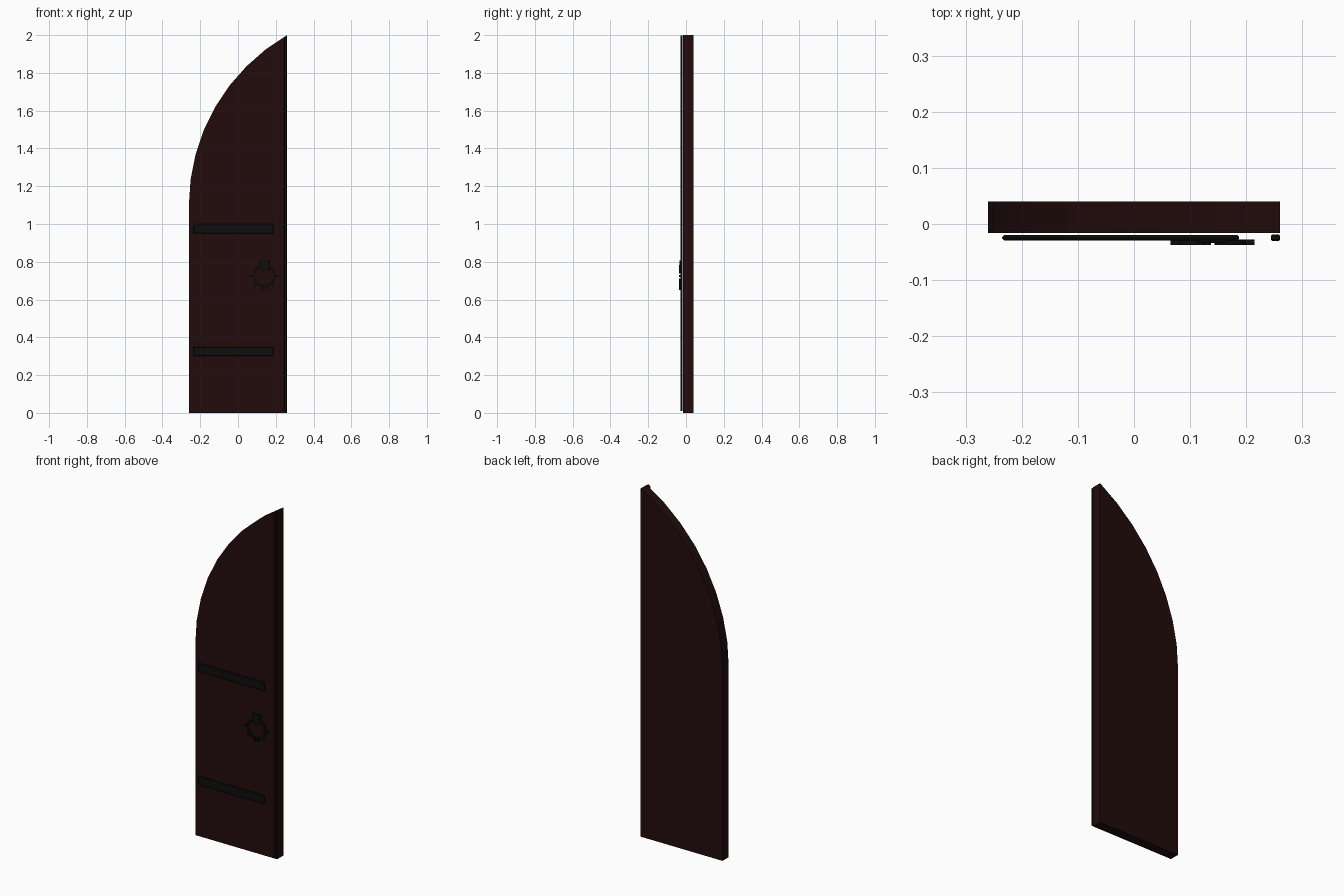
import bpy
import bmesh
from math import sin, cos, asin, radians
from mathutils import Matrix

cube = bpy.data.objects.get("Cube")
if cube:
    bpy.data.objects.remove(cube)


def make_material(name, color):
    mat = bpy.data.materials.new(name)
    mat.use_nodes = True
    mat.diffuse_color = color
    mat.node_tree.nodes["Principled BSDF"].inputs["Base Color"].default_value = color
    return mat


wood = make_material("dark red wood", (0.016, 0.0037, 0.0037, 1))
iron = make_material("black iron", (0.0042, 0.0045, 0.0043, 1))


def finish(bm, name, mat, bevel=0):
    bmesh.ops.recalc_face_normals(bm, faces=bm.faces)
    mesh = bpy.data.meshes.new(name)
    bm.to_mesh(mesh)
    bm.free()
    mesh.materials.append(mat)
    obj = bpy.data.objects.new(name, mesh)
    bpy.context.collection.objects.link(obj)
    if bevel:
        mod = obj.modifiers.new("Bevel", "BEVEL")
        mod.width = bevel
        mod.segments = 1
    return obj


def slab(bm, outline, y0, y1):
    """Extrude an outline in the xz plane from y0 to y1."""
    face = bm.faces.new([bm.verts.new((x, y0, z)) for x, z in outline])
    result = bmesh.ops.extrude_face_region(bm, geom=[face])
    verts = [g for g in result["geom"] if isinstance(g, bmesh.types.BMVert)]
    bmesh.ops.translate(bm, verts=verts, vec=(0, y1 - y0, 0))


def box_outline(x0, x1, z0, z1):
    return [(x0, z0), (x1, z0), (x1, z1), (x0, z1)]


# Half-arched door leaf
half, spring, top, steps = 0.26, 1.1, 2.0, 8
rise = top - spring
radius = (4 * half ** 2 + rise ** 2) / (4 * half)
sweep = asin(rise / radius)
outline = [(-half, 0), (half, 0)]
for i in range(steps, -1, -1):
    a = sweep * i / steps
    outline.append((radius - half - radius * cos(a), spring + radius * sin(a)))
bm = bmesh.new()
slab(bm, outline, -0.016, 0.04)
finish(bm, "door_leaf", wood)

# Iron strip along the meeting edge
bm = bmesh.new()
slab(bm, [(0.244, 0.01), (half, 0.01), (half, top), (0.244, 1.988)], -0.03, -0.019)
finish(bm, "edge_strip", iron, 0.002)

# Horizontal iron straps
for name, z in (("lower_strap", 0.3), ("upper_strap", 0.95)):
    bm = bmesh.new()
    slab(bm, box_outline(-0.235, 0.187, z, z + 0.05), -0.029, -0.02)
    finish(bm, name, iron, 0.003)

# Ring handle: broken arcs with short spikes
cx, cz = 0.14, 0.725
bm = bmesh.new()
for middle in (45, 135, 225, 315):
    angles = [radians(middle - 30 + 15 * k) for k in range(5)]
    arc = [(cx + 0.061 * cos(a), cz + 0.061 * sin(a)) for a in angles]
    arc += [(cx + 0.05 * cos(a), cz + 0.05 * sin(a)) for a in reversed(angles)]
    slab(bm, arc, -0.037, -0.028)
for angle in (0, 180, 261, 279, 225, 315):
    spike = bmesh.new()
    slab(spike, box_outline(0.052, 0.075, -0.005, 0.005), -0.037, -0.028)
    turn = Matrix.Translation((cx, 0, cz)) @ Matrix.Rotation(radians(-angle), 4, "Y")
    spike.transform(turn)
    mesh = bpy.data.meshes.new("spike")
    spike.to_mesh(mesh)
    spike.free()
    bm.from_mesh(mesh)
    bpy.data.meshes.remove(mesh)
finish(bm, "ring_handle", iron)

# Plate holding the ring
bm = bmesh.new()
slab(bm, box_outline(0.11, 0.167, 0.753, 0.808), -0.034, -0.026)
finish(bm, "handle_plate", iron, 0.002)
